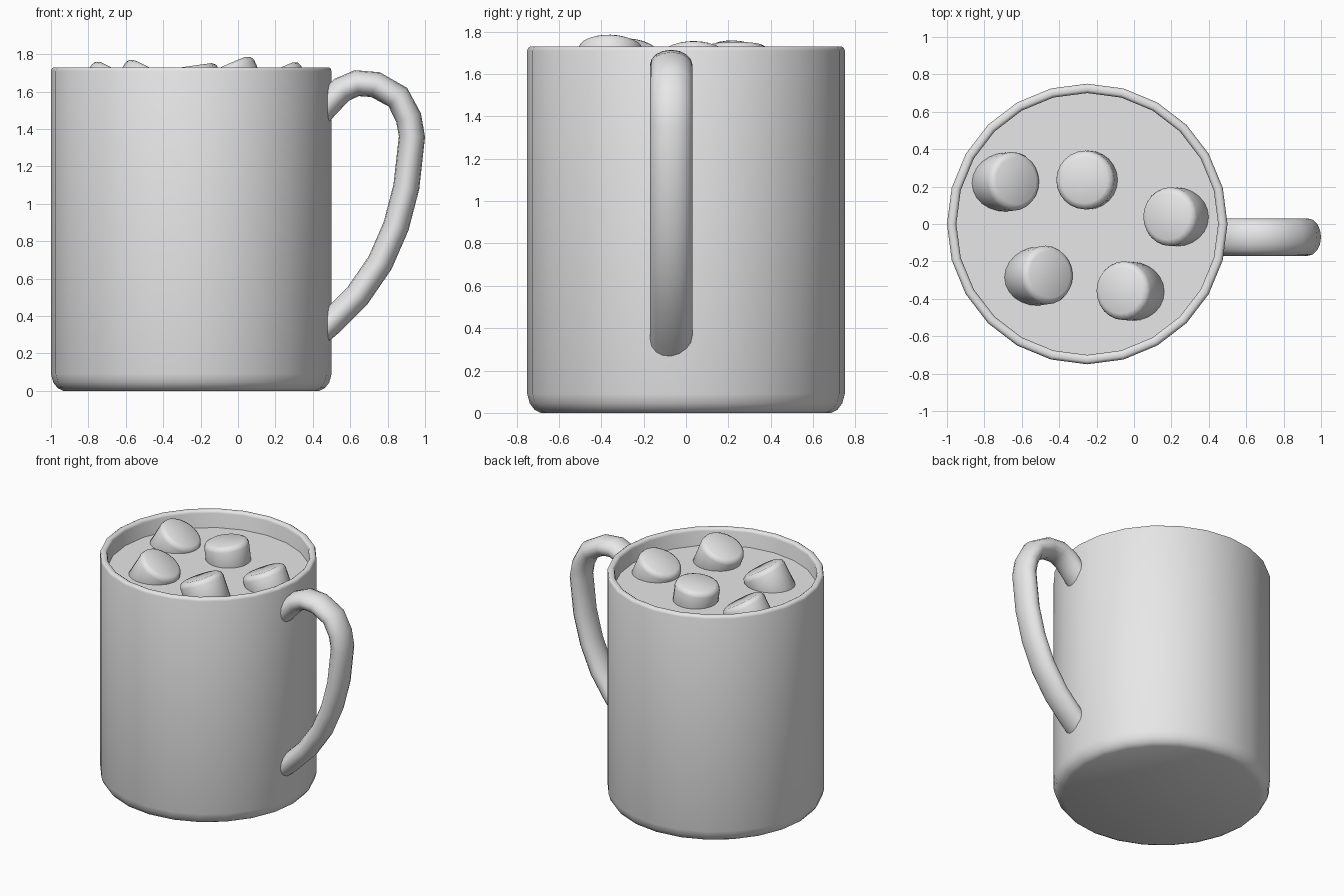
import bpy, bmesh, math
from mathutils import Vector

cube = bpy.data.objects.get("Cube")
if cube:
    bpy.data.objects.remove(cube, do_unlink=True)

grey = bpy.data.materials.new("plain grey")
grey.use_nodes = True
grey.diffuse_color = (0.8, 0.8, 0.8, 1)
grey.node_tree.nodes["Principled BSDF"].inputs["Base Color"].default_value = (0.8, 0.8, 0.8, 1)

CUP_X, SIDES = -0.25, 24


def make_object(name, rings, angle=40, close_ends=True):
    """Skin a list of vertex rings into one smooth-shaded object."""
    bm = bmesh.new()
    loops = [[bm.verts.new(p) for p in ring] for ring in rings]
    for a, b in zip(loops, loops[1:]):
        n = len(a)
        for i in range(n):
            j = (i + 1) % n
            bm.faces.new((a[i], a[j], b[j], b[i]))
    if close_ends:
        bm.faces.new(loops[0][::-1])
        bm.faces.new(loops[-1])
    bmesh.ops.recalc_face_normals(bm, faces=bm.faces)
    mesh = bpy.data.meshes.new(name)
    bm.to_mesh(mesh)
    bm.free()
    mesh.materials.append(grey)
    obj = bpy.data.objects.new(name, mesh)
    bpy.context.collection.objects.link(obj)
    bpy.ops.object.select_all(action='DESELECT')
    obj.select_set(True)
    bpy.context.view_layer.objects.active = obj
    bpy.ops.object.shade_smooth_by_angle(angle=math.radians(angle))
    return obj


def circle(r, z, sides=SIDES):
    return [Vector((r * math.cos(math.tau * i / sides), r * math.sin(math.tau * i / sides), z))
            for i in range(sides)]


# Mug body: outer wall, rounded rim, inner wall and floor
profile = [(0.685, 0), (0.715, 0.015), (0.738, 0.045), (0.75, 0.09), (0.75, 1.71),
           (0.745, 1.724), (0.735, 1.73), (0.715, 1.73), (0.705, 1.724), (0.70, 1.71),
           (0.70, 0.12), (0.66, 0.08)]
body = make_object("mug_body", [circle(r, z) for r, z in profile])
body.location.x = CUP_X

# Drink surface inside the mug
drink = make_object("drink", [circle(0.70, 1.5), circle(0.70, 1.6)])
drink.location.x = CUP_X

# Handle: flattened oval section swept along a curved path
path = [Vector((x, -0.07, z)) for x, z in [
    (0.42, 1.47), (0.5, 1.555), (0.555, 1.61), (0.635, 1.645), (0.735, 1.637), (0.855, 1.57),
    (0.912, 1.46), (0.93, 1.36), (0.90, 1.09), (0.845, 0.88), (0.76, 0.685),
    (0.64, 0.51), (0.49, 0.36), (0.42, 0.30)]]
rings = []
for i, p in enumerate(path):
    t = (path[min(i + 1, len(path) - 1)] - path[max(i - 1, 0)]).normalized()
    across = Vector((0, 1, 0))
    out = t.cross(across)
    ring = []
    for k in range(16):
        a = math.tau * k / 16
        ring.append(p + across * 0.10 * math.cos(a) + out * 0.07 * math.sin(a))
    rings.append(ring)
make_object("handle", rings, 60)

# Marshmallows: top centre and lean angles (x, y) in degrees
marshmallows = [
    ((-0.63, 0.23, 1.695), 30, 3),
    ((-0.265, 0.235, 1.735), -8, 0),
    ((0.18, 0.04, 1.705), -24, 1),
    ((-0.45, -0.27, 1.705), 30, 4),
    ((-0.07, -0.355, 1.735), -24, 2)]
marsh_profile = [(0.125, -0.27), (0.157, -0.235), (0.157, -0.035),
                 (0.148, -0.012), (0.125, 0)]
for n, (top, lean_x, lean_y) in enumerate(marshmallows, 1):
    m = make_object(f"marshmallow_{n}", [circle(r, z) for r, z in marsh_profile], 50)
    m.location = top
    m.rotation_euler = (math.radians(-lean_y), math.radians(lean_x), 0)
